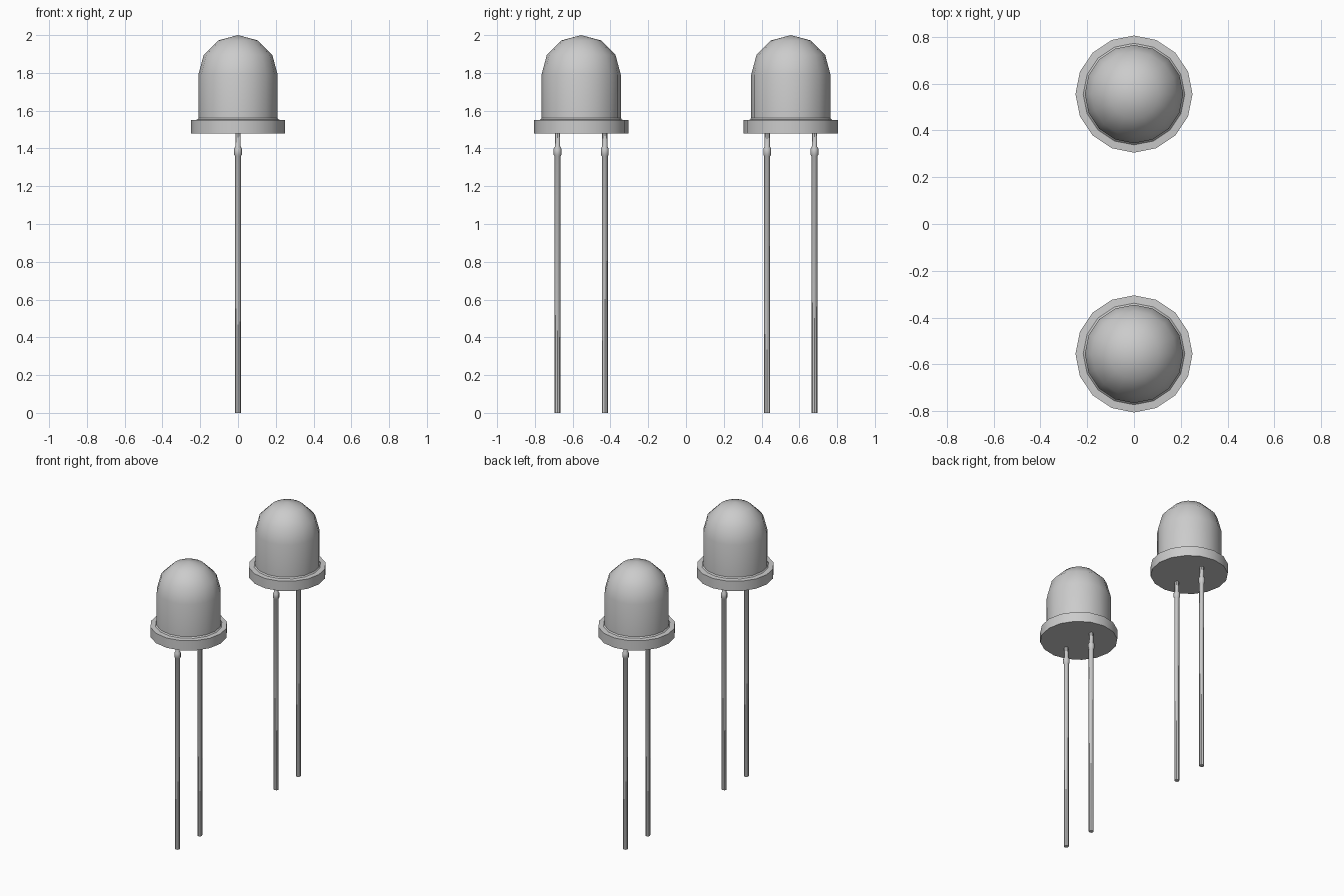
import bpy, bmesh, math

if "Cube" in bpy.data.objects:
    bpy.data.objects.remove(bpy.data.objects["Cube"])


def lathe(name, profile, sides, x, y):
    """Revolve (radius, z) points around a vertical axis; zero radius closes to a point."""
    bm = bmesh.new()
    rings = []
    for r, z in profile:
        if r == 0:
            rings.append([bm.verts.new((0, 0, z))] * sides)
        else:
            rings.append([bm.verts.new((r * math.cos(a), r * math.sin(a), z))
                          for a in (2 * math.pi * i / sides for i in range(sides))])
    for low, high in zip(rings, rings[1:]):
        for i in range(sides):
            j = (i + 1) % sides
            bm.faces.new(list(dict.fromkeys((low[i], low[j], high[j], high[i]))))
    for ring in (rings[0], rings[-1]):
        if ring[0] != ring[1]:
            bm.faces.new(ring)
    bmesh.ops.recalc_face_normals(bm, faces=bm.faces)
    mesh = bpy.data.meshes.new(name)
    bm.to_mesh(mesh)
    bm.free()
    obj = bpy.data.objects.new(name, mesh)
    bpy.context.collection.objects.link(obj)
    obj.location = (x, y, 0)
    bpy.ops.object.select_all(action='DESELECT')
    obj.select_set(True)
    bpy.context.view_layer.objects.active = obj
    bpy.ops.object.shade_smooth_by_angle(angle=math.radians(40))
    return obj


# Bulb profile: flat base, flange, small fillet, straight wall, three-step dome
R, SHOULDER = 0.21, 1.79
bulb = [(0.25, 1.48), (0.25, 1.55), (0.217, 1.552), (R, 1.56)]
bulb += [(R * math.cos(math.radians(a)), SHOULDER + R * math.sin(math.radians(a)))
         for a in (0, 30, 60)]
bulb.append((0, 2.0))

# Lead profile: long pin, stop collar, thinner neck into the bulb
lead = [(0.016, 0), (0.016, 1.36), (0.021, 1.367), (0.021, 1.398),
        (0.014, 1.41), (0.014, 1.485)]

for label, y in (("front", -0.555), ("back", 0.555)):
    lathe(label + "_bulb", bulb, 16, 0, y)
    for side, dy in (("front", -0.125), ("back", 0.125)):
        lathe(f"{label}_bulb_{side}_lead", lead, 8, 0, y + dy)
